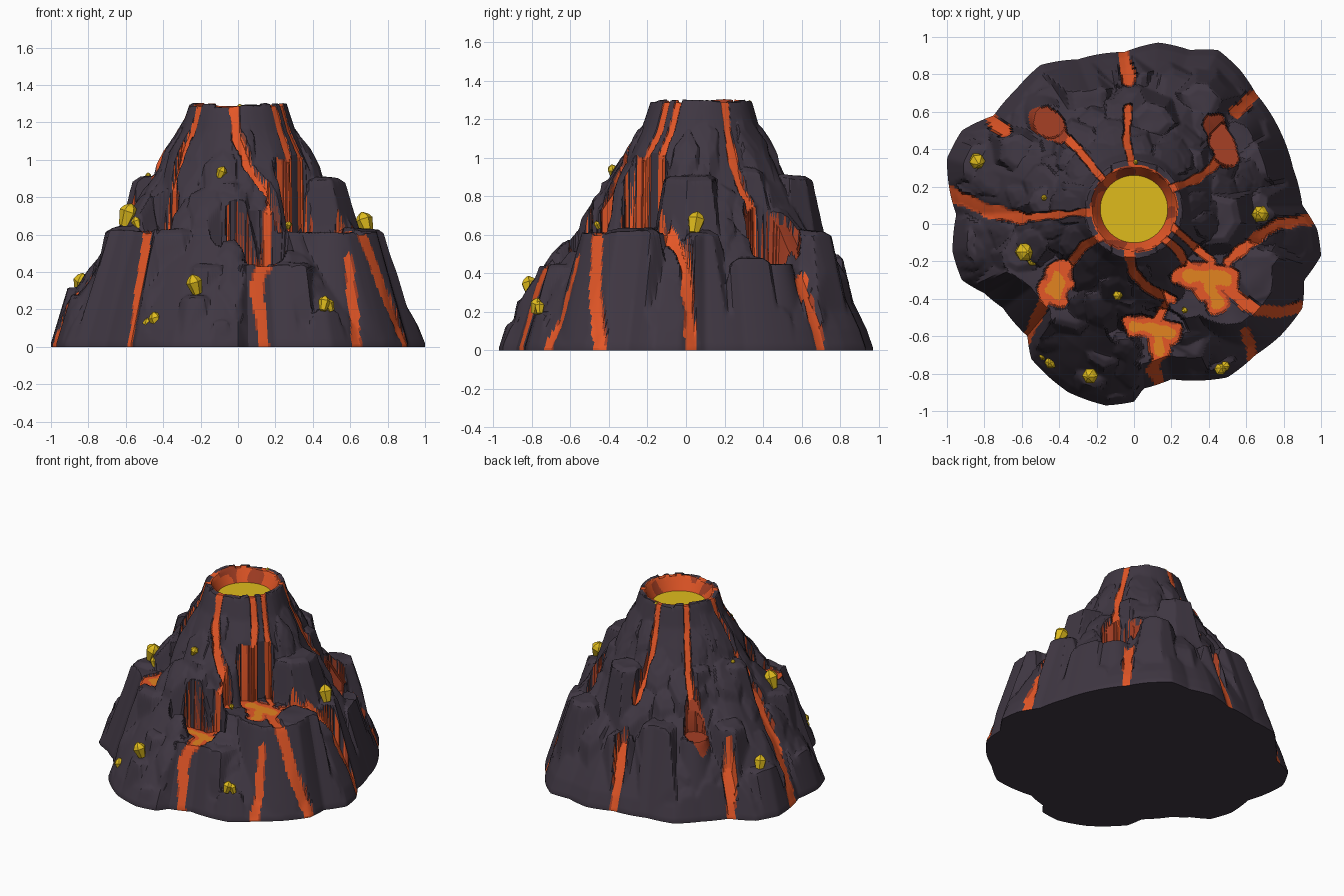
import bpy, bmesh, math, random
from mathutils import Vector, noise, Matrix

if "Cube" in bpy.data.objects:
    bpy.data.objects.remove(bpy.data.objects["Cube"])

random.seed(11)
CX, CY, R0, RP = 0.0, 0.08, 0.26, 0.18      # crater centre, rim radius, pool radius
NA, NR = 440, 112

def material(name, rgb):
    m = bpy.data.materials.new(name)
    m.diffuse_color = (*rgb, 1)
    m.use_nodes = True
    m.node_tree.nodes["Principled BSDF"].inputs["Base Color"].default_value = m.diffuse_color
    return m

ROCK = material("dark rock", (0.050, 0.038, 0.055))
LAVA = material("orange lava", (0.78, 0.095, 0.020))
COOL = material("cooling lava", (0.38, 0.050, 0.018))
AMBER = material("amber lava", (0.76, 0.23, 0.014))
GOLD = material("yellow glow", (0.74, 0.50, 0.012))

# Footprint seen from above
OUTLINE = [(.98, -.03), (1, -.17), (.91, -.3), (.9, -.45), (.78, -.6), (.65, -.7), (.5, -.82),
           (.2, -.83), (.05, -.88), (0, -.95), (-.15, -.97), (-.35, -.9), (-.55, -.72), (-.57, -.6),
           (-.7, -.45), (-.8, -.37), (-.92, -.3), (-.97, -.15), (-.95, .05), (-.98, .15), (-1, .35),
           (-.92, .5), (-.75, .58), (-.63, .72), (-.5, .85), (-.3, .88), (-.05, .92), (.13, .97),
           (.3, .93), (.45, .93), (.57, .82), (.65, .7), (.78, .5), (.85, .3), (.9, .1)]
# Slope profile: fraction from rim to footprint -> height
PROFILE = [(-1, 1.3), (0, 1.3), (.07, 1.15), (.16, 1.03), (.27, .87), (.42, .72), (.55, .57),
           (.7, .42), (.85, .24), (.95, .11), (1, .02), (9, .02)]
# Flat terraces: x, y, radius, height
TERRACES = [(-.5, -.33, .2, .62), (.5, -.3, .24, .61), (.3, -.36, .14, .61),
            (.13, -.62, .17, .44), (-.05, -.55, .1, .44), (.52, .43, .12, .45), (-.45, .55, .09, .52)]
# Big boulders: x, y, radius, height
BOULDERS = [(-.04, -.34, .08, .9), (.45, .03, .12, .91), (-.47, .12, .08, .91), (.1, .55, .1, .91),
            (-.84, .32, .11, .32), (-.22, -.8, .08, .28), (.66, -.27, .14, .63), (.3, -.6, .12, .455),
            (.67, .08, .08, .62), (.47, -.74, .07, .2), (-.45, -.72, .06, .1), (-.6, -.15, .1, .645),
            (-.32, -.46, .11, .63), (-.15, -.65, .1, .45), (.0, .76, .07, .5), (-.25, .66, .1, .6),
            (.36, .66, .1, .62), (.68, .33, .1, .48), (-.62, .38, .1, .6), (-.85, -.1, .08, .28),
            (-.1, -.88, .06, .15), (-.32, .33, .07, .93), (.3, .33, .07, .95)]
# Lava rivers seen from above: width, points
RIVERS_HIGH = [(.024, [(-.15, -.06), (-.27, -.12), (-.33, -.2), (-.38, -.28), (-.48, -.42)]),
               (.026, [(-.03, -.1), (-.01, -.25), (.05, -.32), (.13, -.38), (.2, -.4)]),
               (.024, [(.14, -.06), (.24, -.15), (.27, -.2), (.35, -.28)]),
               (.024, [(.16, .17), (.33, .24), (.42, .3), (.47, .38)]),
               (.02, [(0, .25), (-.04, .45), (-.03, .62)]),
               (.02, [(-.14, .2), (-.3, .4), (-.42, .52)]),
               (.02, [(-.16, .07), (-.4, .05), (-.6, .03)]),
               (.02, [(.17, .02), (.3, -.1), (.42, -.2)])]
RIVERS_LOW = [(.03, [(-.48, -.42), (-.55, -.56), (-.64, -.72)]),
              (.025, [(.17, -.42), (.12, -.52)]),
              (.034, [(.14, -.66), (.1, -.78), (.17, -.92)]),
              (.032, [(.5, -.35), (.66, -.47), (.8, -.46), (.95, -.43)]),
              (.03, [(.6, -.58), (.66, -.78)]),
              (.03, [(.5, -.2), (.66, -.07), (.78, 0), (1, .03)]),
              (.038, [(-1, .17), (-.8, .08), (-.6, .03)]),
              (.036, [(-.03, .76), (-.06, .97)]),
              (.035, [(.55, .6), (.75, .8)]),
              (.035, [(-.7, .5), (-.85, .65)])]
POOLS = [(.085, [(-.4, -.28), (-.42, -.36)]), (.085, [(.3, -.28), (.48, -.3)]),
         (.07, [(.4, -.32), (.45, -.42)]), (.06, [(0, -.54), (.2, -.58)]), (.055, [(.12, -.56), (.14, -.68)]),
         (.06, [(.43, .54), (.5, .36)]), (.065, [(-.42, .5), (-.5, .57)])]

rim = sorted((math.atan2(y - CY, x - CX), math.hypot(x - CX, y - CY)) for x, y in OUTLINE)
rim = [(rim[-1][0] - math.tau, rim[-1][1])] + rim + [(rim[0][0] + math.tau, rim[0][1])]

def lerp_table(table, v):
    for (a, p), (b, q) in zip(table, table[1:]):
        if v <= b:
            return p + (q - p) * (v - a) / (b - a)
    return table[-1][1]

def polar(x, y):
    r, a = math.hypot(x - CX, y - CY), math.atan2(y - CY, x - CX)
    R = lerp_table(rim, a)
    return r, R, (r - R0) / (R - R0)

def ground(x, y, t):
    h = lerp_table(PROFILE, t)
    for tx, ty, tr, tz in TERRACES:
        d = math.hypot(x - tx, y - ty) - tr
        h = tz if d < 0 else max(h, tz - d * 3.5)
    return h

def make_rock(x, y, r, z, tilt=0.0):
    """A faceted boulder: tilted top and a ring of steep side planes."""
    n, a0 = random.randint(6, 8), random.random() * 6
    sides = []
    for i in range(n):
        a = a0 + math.tau * (i + random.uniform(-.25, .25)) / n
        sides.append((math.cos(a), math.sin(a), r * random.uniform(.85, 1.12), random.uniform(3.2, 6)))
    ox, oy = Vector((x - CX, y - CY)).normalized()
    return x, y, z, ox * tilt, oy * tilt, r + .22, sides

def rock_height(rock, x, y):
    cx, cy, z, tx, ty, reach, sides = rock
    dx, dy = x - cx, y - cy
    if abs(dx) > reach or abs(dy) > reach:
        return 0
    h = z - tx * dx - ty * dy
    e = 0
    for nx, ny, r, k in sides:
        d = dx * nx + dy * ny - r
        e = max(e, d * k, (d + .03) * .6)     # bevelled shoulder, then cliff
    return h - e

rocks = [make_rock(*b, .08) for b in BOULDERS]
# Smaller slabs leaning on the slope
for i in range(120):
    a, t = random.uniform(-math.pi, math.pi), random.uniform(.06, .93)
    r = R0 + t * (lerp_table(rim, a) - R0)
    x, y = CX + r * math.cos(a), CY + r * math.sin(a)
    if any(math.hypot(x - q[0], y - q[1]) < q[2] for q in TERRACES):
        continue
    slope = (lerp_table(PROFILE, t - .04) - lerp_table(PROFILE, t + .04)) / (.08 * .65)
    rocks.append(make_rock(x, y, random.uniform(.05, .1), lerp_table(PROFILE, t) + random.uniform(.01, .05), slope * .7))

def seg_dist(x, y, a, b):
    ux, uy = b[0] - a[0], b[1] - a[1]
    s = max(0, min(1, ((x - a[0]) * ux + (y - a[1]) * uy) / (ux * ux + uy * uy)))
    return math.hypot(x - a[0] - s * ux, y - a[1] - s * uy)

def flow(x, y, paths):
    """Smallest distance to a lava path, as a fraction of its width."""
    return min(seg_dist(x, y, a, b) / w for w, pts in paths for a, b in zip(pts, pts[1:]))

def sample(x, y):
    r, R, t = polar(x, y)
    wob = noise.noise(Vector((x * 13, y * 13, 2)))
    g = ground(x, y, t)
    pool = flow(x, y, POOLS) + wob * .4
    river = flow(x, y, RIVERS_HIGH + RIVERS_LOW) + wob * .5
    mat = 0
    if pool < 1 or river < 1:
        h = g - .012
        mat = 3 if pool < .45 and y < .2 else 1
        if (y > .3 and pool < 1) or max(.78, .9 - wob) < min(pool, river):
            mat = 2
    else:
        h = max([g] + [rock_height(k, x, y) for k in rocks])
        h += .01 * noise.noise(Vector((x * 9, y * 9, 7)))
    # crater bowl and broken rim
    top = 1.285 + .03 * noise.noise(Vector((x * 7, y * 7, 5))) + (.012 if abs(x) > .12 else 0)
    bowl = 1.2 + (r - RP) * 2.0
    if r < .235 and bowl < top + .02:
        mat = 2 if wob > .15 else 1
    h = min(h, top, bowl)
    return max(.012, min(h, .02 + (R - r) * 3.2)), mat

# Volcano body: polar sheet draped over the rocks
bm = bmesh.new()
rings = []
for j in range(NR + 1):
    ring = []
    for i in range(NA):
        a = math.tau * i / NA - math.pi
        r = RP + (lerp_table(rim, a) - RP) * j / NR
        x, y = CX + r * math.cos(a), CY + r * math.sin(a)
        ring.append(bm.verts.new((x, y, sample(x, y)[0])))
    rings.append(ring)
rings.append([bm.verts.new((v.co.x, v.co.y, 0)) for v in rings[-1]])
for j in range(NR + 1):
    for i in range(NA):
        k = (i + 1) % NA
        f = bm.faces.new((rings[j][i], rings[j + 1][i], rings[j + 1][k], rings[j][k]))
        c = f.calc_center_median()
        f.material_index = sample(c.x, c.y)[1]
bm.faces.new(rings[0]).material_index = 4          # glowing crater pool
bm.faces.new(rings[-1][::-1]).material_index = 0   # underside

def finish(bm, name, mats, angle=None):
    me = bpy.data.meshes.new(name)
    bm.to_mesh(me)
    bm.free()
    for m in mats:
        me.materials.append(m)
    ob = bpy.data.objects.new(name, me)
    bpy.context.collection.objects.link(ob)
    if angle:
        bpy.context.view_layer.objects.active = ob
        ob.select_set(True)
        bpy.ops.object.shade_smooth_by_angle(angle=math.radians(angle))
        ob.select_set(False)
    return ob

finish(bm, "volcano_body", [ROCK, LAVA, COOL, AMBER, GOLD], 28)

# Crystals: six-sided shards with pointed ends
def crystal(bm, pos, size, lean):
    rot = Matrix.Rotation(lean[0], 3, 'X') @ Matrix.Rotation(lean[1], 3, 'Y')
    loops = []
    for z, r in ((-.9, .45), (.35, .8), (.75, .55), (1.05, .12)):
        loops.append([bm.verts.new(Vector(pos) + rot @ Vector((r * math.cos(i * math.tau / 6), r * math.sin(i * math.tau / 6), z)) * size)
                      for i in range(6)])
    for lo, hi in zip(loops, loops[1:]):
        for i in range(6):
            bm.faces.new((lo[i], lo[(i + 1) % 6], hi[(i + 1) % 6], hi[i]))
    bm.faces.new(loops[0][::-1])
    bm.faces.new(loops[-1])

bm = bmesh.new()
for x, y, z, s in [(-.59, -.15, .7, .065), (-.53, -.1, .68, .04), (-.54, -.2, .66, .035), (.68, .05, .66, .06),
                   (-.84, .34, .34, .055), (-.23, -.81, .33, .055), (-.44, -.74, .14, .045), (-.48, -.7, .12, .035),
                   (.46, -.78, .23, .042), (.49, -.76, .22, .035), (-.09, -.38, .93, .035), (-.48, .14, .91, .02),
                   (.27, -.46, .65, .022), (-.3, -.46, .655, .022), (-.15, -.64, .465, .018), (.01, .33, 1.28, .018)]:
    crystal(bm, (x, y, z), s, (random.uniform(-.3, .5), random.uniform(-.4, .4)))
finish(bm, "crystals", [GOLD])
